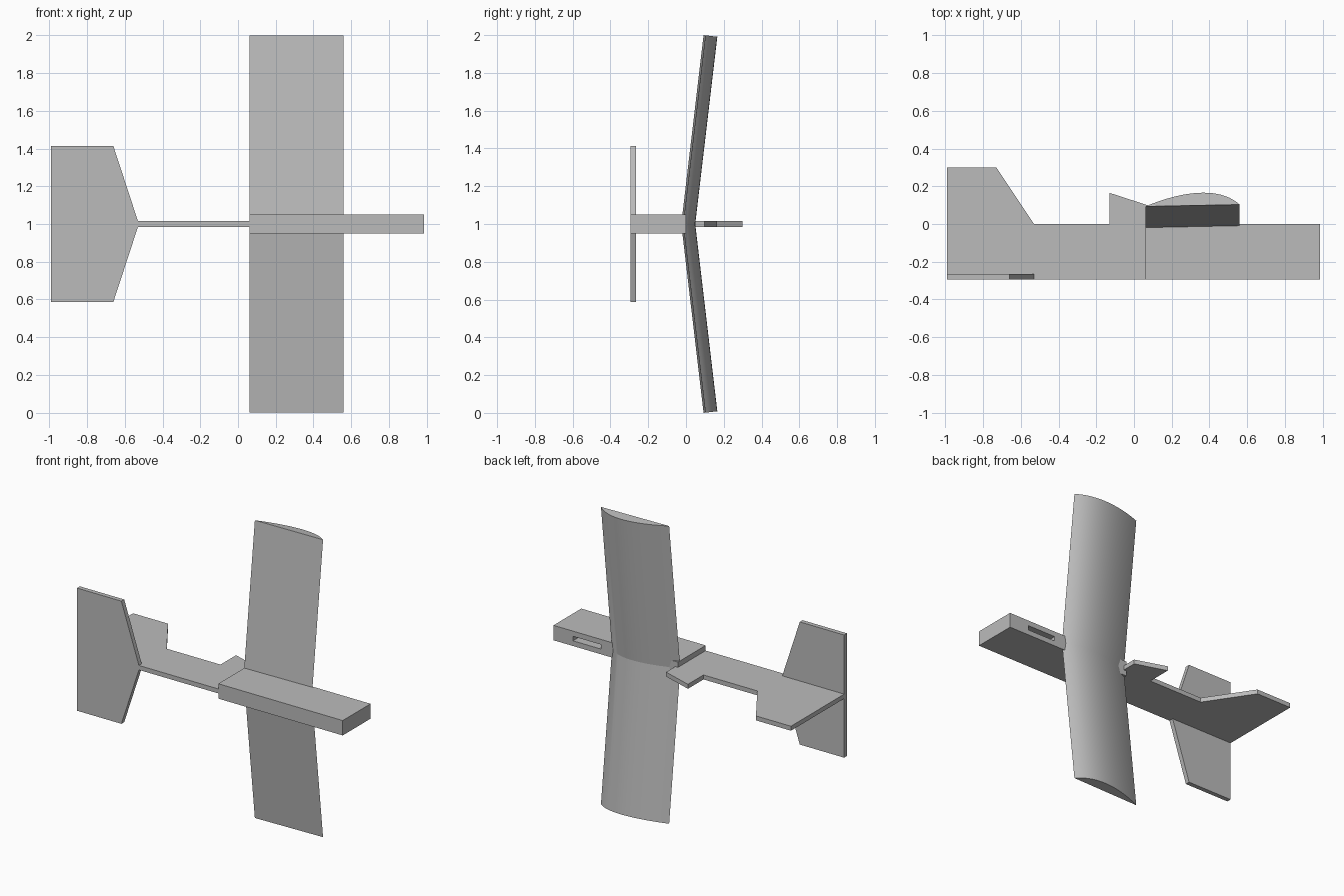
import bpy
import bmesh
import math

cube = bpy.data.objects.get("Cube")
if cube:
    bpy.data.objects.remove(cube, do_unlink=True)

GREY = (0.5, 0.5, 0.5, 1.0)
grey = bpy.data.materials.new("plain grey")
grey.use_nodes = True
grey.diffuse_color = GREY
grey.node_tree.nodes["Principled BSDF"].inputs["Base Color"].default_value = GREY


def finish(name, bm):
    bmesh.ops.recalc_face_normals(bm, faces=bm.faces)
    mesh = bpy.data.meshes.new(name)
    bm.to_mesh(mesh)
    bm.free()
    mesh.materials.append(grey)
    obj = bpy.data.objects.new(name, mesh)
    bpy.context.collection.objects.link(obj)
    return obj


def prism(name, outline, offset):
    """Extrude a closed outline of 3D points along an offset."""
    bm = bmesh.new()
    face = bm.faces.new([bm.verts.new(p) for p in outline])
    ext = bmesh.ops.extrude_face_region(bm, geom=[face])
    moved = [v for v in ext["geom"] if isinstance(v, bmesh.types.BMVert)]
    bmesh.ops.translate(bm, verts=moved, vec=offset)
    return finish(name, bm)


def box(name, x0, x1, y0, y1, half_z):
    outline = [(x0, y0, MID - half_z), (x1, y0, MID - half_z),
               (x1, y1, MID - half_z), (x0, y1, MID - half_z)]
    return prism(name, outline, (0, 0, 2 * half_z))


MID = 1.0        # plane of symmetry
HALF = 0.015     # half thickness of the sheet parts
TAIL, KEEL = -0.99, -0.295

# Flat body sheet with the upright fin and the wing support
body = [(TAIL, KEEL), (0.08, KEEL), (0.08, 0.097), (-0.13, 0.165),
        (-0.13, 0), (-0.53, 0), (-0.73, 0.3), (TAIL, 0.3)]
prism("body_and_fin", [(x, y, MID - HALF) for x, y in body], (0, 0, 2 * HALF))

# Tailplane, symmetrical about the body
half_tail = [(-0.53, HALF), (-0.66, 0.412), (TAIL, 0.412)]
tail = [(x, KEEL, MID + s) for x, s in half_tail]
tail += [(x, KEEL, MID - s) for x, s in reversed(half_tail)]
prism("tailplane", tail, (0, 0.03, 0))

# Thick nose block with a ballast slot
nose = box("nose_block", 0.06, 0.985, KEEL, 0, 0.05)
cutter = box("slot_cutter", 0.63, 0.84, -0.2, 0.1, HALF)
cutter.hide_render = True
cut = nose.modifiers.new("slot", 'BOOLEAN')
cut.operation = 'DIFFERENCE'
cut.object = cutter
cut.solver = 'EXACT'
bpy.context.view_layer.objects.active = nose
bpy.ops.object.modifier_apply(modifier=cut.name)
bpy.data.objects.remove(cutter, do_unlink=True)

# Wing section: flat underside and a cambered back
controls = [(0.06, 0.0), (0.25, 0.08), (0.45, 0.11), (0.56, 0.01)]
STEPS = 20
section = []
for i in range(STEPS + 1):
    t = i / STEPS
    weights = [math.comb(3, k) * t**k * (1 - t)**(3 - k) for k in range(4)]
    section.append([sum(w * c[a] for w, c in zip(weights, controls)) for a in (0, 1)])

# Wing: two raised halves meeting at the middle, ends square to each half
angle = math.atan(0.118)
ROOT_Y = -0.025
bm = bmesh.new()
rings = []
for side in (-1, 0, 1):
    ring = []
    for x, v in section:
        if side:
            y = ROOT_Y + math.tan(angle) + v * math.cos(angle)
            z = MID + side * (1 - v * math.sin(angle))
        else:
            y, z = ROOT_Y + v / math.cos(angle), MID
        ring.append(bm.verts.new((x, y, z)))
    rings.append(ring)
for a, b in zip(rings, rings[1:]):
    for i in range(len(a)):
        j = (i + 1) % len(a)
        bm.faces.new((a[i], a[j], b[j], b[i]))
bm.faces.new(rings[0])
bm.faces.new(rings[-1])
wing = finish("wing", bm)
bpy.ops.object.select_all(action='DESELECT')
wing.select_set(True)
bpy.context.view_layer.objects.active = wing
bpy.ops.object.shade_smooth_by_angle(angle=math.radians(12))
